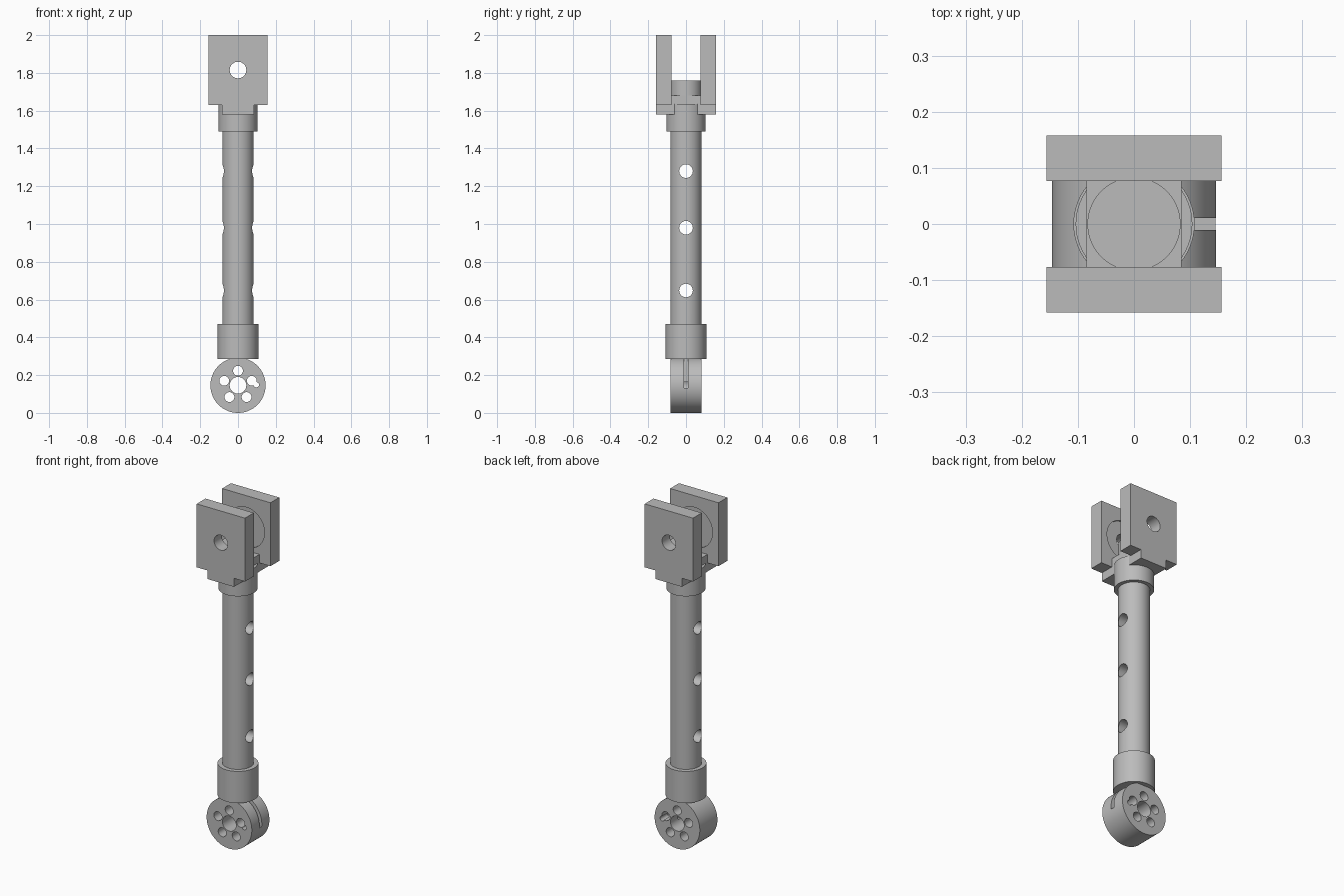
import bpy, math
from math import cos, sin, radians

cube = bpy.data.objects.get("Cube")
if cube:
    bpy.data.objects.remove(cube, do_unlink=True)

grey = bpy.data.materials.new("machined_grey")
grey.use_nodes = True
grey.diffuse_color = (0.5, 0.5, 0.5, 1)
grey.node_tree.nodes["Principled BSDF"].inputs["Base Color"].default_value = (0.5, 0.5, 0.5, 1)

TURN = {"X": (0, radians(90), 0), "Y": (radians(90), 0, 0), "Z": (0, 0, 0)}


def finish(name):
    ob = bpy.context.object
    ob.name = name
    bpy.ops.object.transform_apply(location=True, rotation=True, scale=True)
    ob.data.materials.append(grey)
    return ob


def box(name, x, y, z):
    """Box from (min, max) ranges."""
    r = (x, y, z)
    bpy.ops.mesh.primitive_cube_add(size=1, location=[(a + b) / 2 for a, b in r])
    bpy.context.object.scale = [b - a for a, b in r]
    return finish(name)


def cylinder(name, radius, length, centre, axis="Z", sides=64):
    bpy.ops.mesh.primitive_cylinder_add(vertices=sides, radius=radius, depth=length,
                                        location=centre, rotation=TURN[axis])
    return finish(name)


def combine(target, other, operation="DIFFERENCE"):
    """Apply a boolean and remove the helper."""
    other.hide_render = True
    mod = target.modifiers.new("bool", "BOOLEAN")
    mod.operation, mod.object, mod.solver = operation, other, "EXACT"
    bpy.ops.object.select_all(action="DESELECT")
    target.select_set(True)
    bpy.context.view_layer.objects.active = target
    bpy.ops.object.modifier_apply(modifier=mod.name)
    bpy.data.objects.remove(other, do_unlink=True)


def smooth(ob):
    bpy.ops.object.select_all(action="DESELECT")
    ob.select_set(True)
    bpy.context.view_layer.objects.active = ob
    bpy.ops.object.shade_smooth_by_angle(angle=radians(30))


def drill(ob, radius, centre, axis, length=0.6):
    combine(ob, cylinder("drill", radius, length, centre, axis, 32))


# Main rod with three cross holes
rod = cylinder("rod", 0.083, 1.36, (0, 0, 1.08))
for z in (0.648, 0.98, 1.28):
    drill(rod, 0.036, (0, 0, z), "X")

# Collars at both ends of the rod
lower_collar = cylinder("lower_collar", 0.108, 0.185, (0, 0, 0.3775))
upper_collar = cylinder("upper_collar", 0.104, 0.145, (0, 0, 1.5625))

# Pivot disc with a ring of holes, a locating hole and a rim slot
PIVOT = 0.146
disc = cylinder("pivot_disc", 0.146, 0.162, (0, 0, PIVOT), "Y", 96)
drill(disc, 0.044, (0, 0, PIVOT), "Y")
for i in range(5):
    a = radians(18 + 72 * i)
    drill(disc, 0.026, (0.077 * cos(a), 0, PIVOT + 0.077 * sin(a)), "Y")
drill(disc, 0.014, (0.097, 0, 0.149), "Y")
combine(disc, box("slot", (0.04, 0.2), (-0.011, 0.011), (0.132, 0.35)))

# Fork bridge between the two plates
bridge = box("fork_bridge", (-0.085, 0.085), (-0.08, 0.08), (1.58, 1.68))

# Fork plates with a lower tab, pin hole and shallow inner recess
parts = [rod, lower_collar, upper_collar, disc, bridge]
for side, name in ((-1, "front_fork_plate"), (1, "back_fork_plate")):
    y = sorted((side * 0.077, side * 0.158))
    plate = box(name, (-0.156, 0.156), y, (1.63, 2.0))
    combine(plate, box("tab", (-0.085, 0.085), y, (1.58, 1.7)), "UNION")
    drill(plate, 0.044, (0, side * 0.12, 1.815), "Y", 0.2)
    combine(plate, cylinder("recess", 0.117, 0.02, (0, side * 0.077, 1.815), "Y"))
    parts.append(plate)

for ob in parts:
    smooth(ob)
